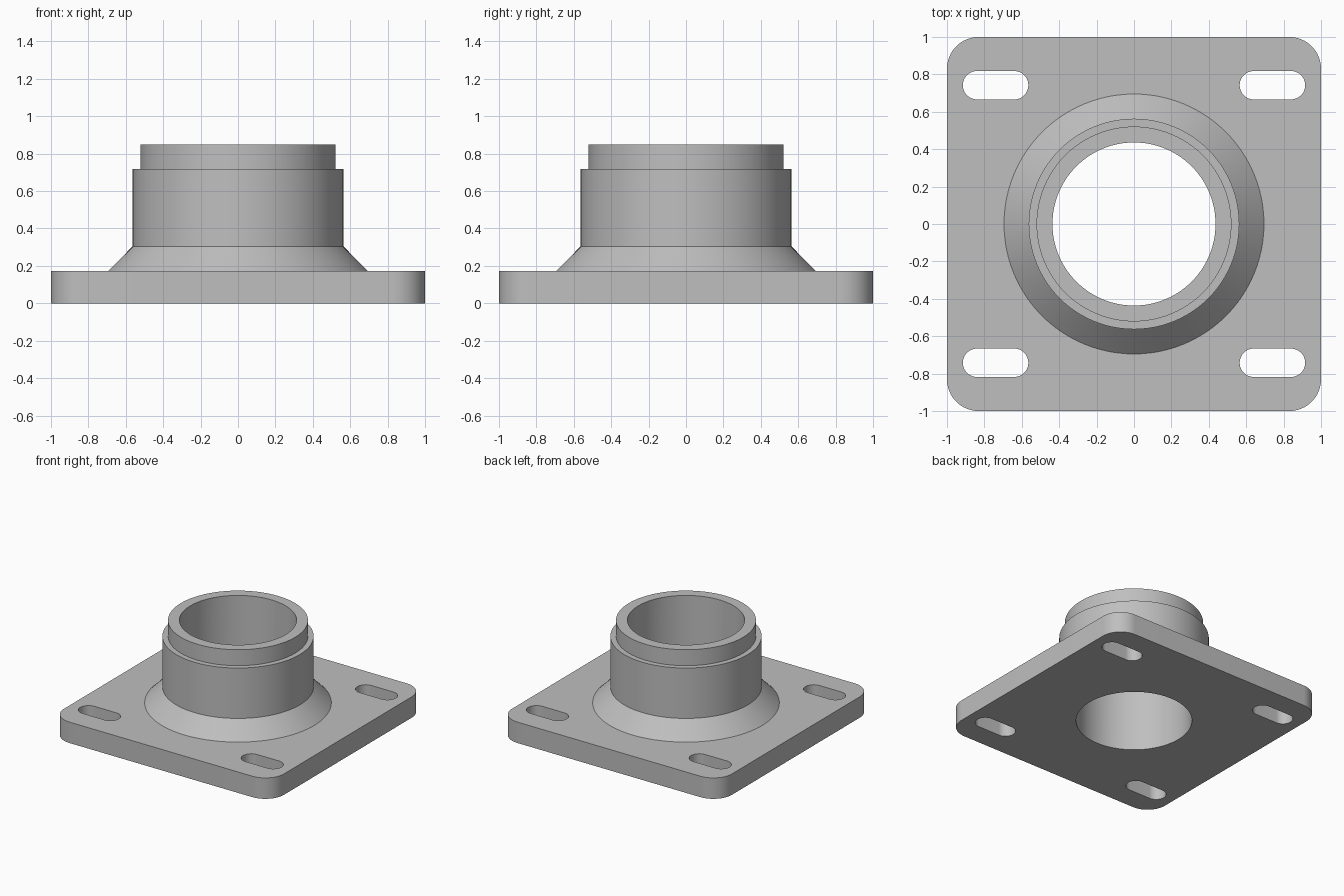
import bpy, bmesh, math
from mathutils import Vector

cube = bpy.data.objects.get("Cube")
if cube:
    bpy.data.objects.remove(cube, do_unlink=True)

grey = bpy.data.materials.new("light grey metal")
grey.use_nodes = True
grey.diffuse_color = (0.52, 0.52, 0.52, 1)
grey.node_tree.nodes["Principled BSDF"].inputs["Base Color"].default_value = (0.52, 0.52, 0.52, 1)

PLATE_TOP = 0.172
HEIGHT = 0.85


def finish(name, bm):
    bmesh.ops.recalc_face_normals(bm, faces=bm.faces)
    mesh = bpy.data.meshes.new(name)
    bm.to_mesh(mesh)
    bm.free()
    mesh.materials.append(grey)
    obj = bpy.data.objects.new(name, mesh)
    bpy.context.collection.objects.link(obj)
    return obj


def rounded_prism(name, centre, half_x, half_y, radius, z0, z1, steps=16):
    """Extruded rectangle with round corners."""
    bm = bmesh.new()
    verts = []
    for k, (sx, sy) in enumerate([(1, 1), (-1, 1), (-1, -1), (1, -1)]):
        for i in range(steps + 1):
            a = (k + i / steps) * math.pi / 2
            verts.append(bm.verts.new((
                centre[0] + sx * (half_x - radius) + radius * math.cos(a),
                centre[1] + sy * (half_y - radius) + radius * math.sin(a), z0)))
    bmesh.ops.remove_doubles(bm, verts=verts, dist=1e-5)
    face = bm.faces.new([v for v in verts if v.is_valid])
    top = bmesh.ops.extrude_face_region(bm, geom=[face], use_keep_orig=True)["geom"]
    bmesh.ops.translate(bm, verts=[g for g in top if isinstance(g, bmesh.types.BMVert)],
                        vec=(0, 0, z1 - z0))
    return finish(name, bm)


def turned(name, profile, segments=96):
    """Solid of revolution; the profile starts and ends on the axis."""
    bm = bmesh.new()
    verts = [bm.verts.new((r, 0, z)) for r, z in profile]
    edges = [bm.edges.new(pair) for pair in zip(verts, verts[1:])]
    bmesh.ops.spin(bm, geom=verts + edges, cent=(0, 0, 0), axis=(0, 0, 1),
                   angle=math.tau, steps=segments, use_merge=False)
    bmesh.ops.remove_doubles(bm, verts=bm.verts, dist=1e-5)
    return finish(name, bm)


def combine(target, other, operation):
    mod = target.modifiers.new(other.name, "BOOLEAN")
    mod.operation = operation
    mod.solver = "EXACT"
    mod.object = other
    bpy.context.view_layer.objects.active = target
    bpy.ops.object.modifier_apply(modifier=mod.name)
    bpy.data.objects.remove(other, do_unlink=True)


# Square base plate with rounded corners
flange = rounded_prism("flange", (0, 0), 1, 1, 0.17, 0, PLATE_TOP)

# Stepped hub with a conical foot, sunk into the plate
hub = turned("hub", [(0, 0.08), (0.695, 0.08), (0.695, PLATE_TOP), (0.563, 0.305),
                     (0.563, 0.719), (0.521, 0.719), (0.521, HEIGHT), (0, HEIGHT)])
combine(flange, hub, "UNION")

# Through bore
bore = turned("bore", [(0, -0.1), (0.436, -0.1), (0.436, 1), (0, 1)])
combine(flange, bore, "DIFFERENCE")

# Four mounting slots
for sx in (-1, 1):
    for sy in (-1, 1):
        slot = rounded_prism("slot", (0.74 * sx, 0.742 * sy), 0.175, 0.076, 0.076, -0.1, 0.3)
        combine(flange, slot, "DIFFERENCE")

# Smooth curved walls, keep machined edges crisp
bpy.ops.object.select_all(action="DESELECT")
flange.select_set(True)
bpy.context.view_layer.objects.active = flange
bpy.ops.object.shade_smooth_by_angle(angle=math.radians(30))
